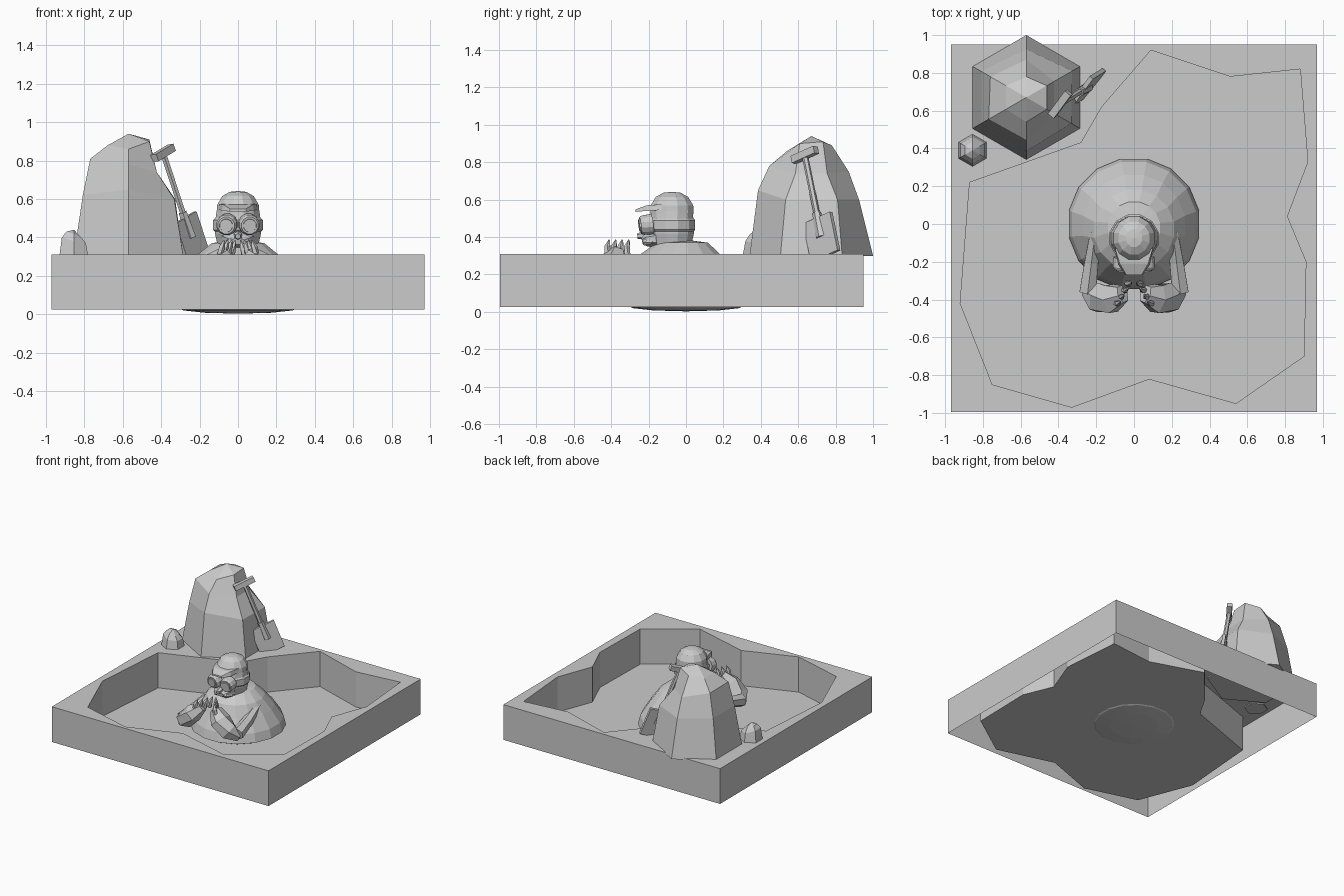
import bpy, bmesh, math
from mathutils import Vector, Matrix

if "Cube" in bpy.data.objects:
    bpy.data.objects.remove(bpy.data.objects["Cube"])


def finish(name, bm, normals=True):
    if normals:
        bmesh.ops.recalc_face_normals(bm, faces=bm.faces)
    me = bpy.data.meshes.new(name)
    bm.to_mesh(me)
    bm.free()
    ob = bpy.data.objects.new(name, me)
    bpy.context.collection.objects.link(ob)
    return ob


def loft(name, rings, cap=True):
    """Join rings of points; a one-point ring makes a tip."""
    bm = bmesh.new()
    rows = [[bm.verts.new(p) for p in r] for r in rings]
    for a, b in zip(rows, rows[1:]):
        n = max(len(a), len(b))
        for i in range(n):
            j = (i + 1) % n
            if len(a) == 1:
                bm.faces.new((a[0], b[j], b[i]))
            elif len(b) == 1:
                bm.faces.new((a[i], a[j], b[0]))
            else:
                bm.faces.new((a[i], a[j], b[j], b[i]))
    if cap:
        for r in (rows[0], rows[-1]):
            if len(r) > 2:
                bm.faces.new(r)
    return finish(name, bm)


def circle(c, r, n, turn=0.0, sy=1.0):
    if r == 0:
        return [Vector(c)]
    return [Vector(c) + Vector((r * math.cos(a), r * sy * math.sin(a), 0))
            for a in (turn + math.tau * i / n for i in range(n))]


def tube(name, pts, radii, n=6, flat=1.0):
    pts = [Vector(p) for p in pts]
    rings = []
    for i, p in enumerate(pts):
        d = pts[min(i + 1, len(pts) - 1)] - pts[max(i - 1, 0)]
        q = d.to_track_quat('Z', 'Y')
        rings.append([p + q @ v for v in circle((0, 0, 0), radii[i], n, math.pi / n, flat)])
    return loft(name, rings)


def block(name, centre, axes, half):
    """Box with given centre, unit axes and half sizes."""
    bm = bmesh.new()
    bmesh.ops.create_cube(bm, size=2)
    for v in bm.verts:
        v.co = Vector(centre) + sum((axes[k] * (v.co[k] * half[k]) for k in range(3)), Vector())
    return finish(name, bm)


# Tray: open underneath, with an irregular pit sunk into its top
hole = [(.09, .92), (.51, .78), (.88, .82), (.92, .33), (.81, .04), (.91, -.2), (.9, -.7),
        (.54, -.95), (.08, -.82), (-.33, -.97), (-.75, -.85), (-.92, -.42), (-.87, .22),
        (-.28, .43), (-.17, .62)]
outer = [(-.97, -.995), (.97, -.995), (.97, .95), (-.97, .95)]
bm = bmesh.new()
edges, floor = [], []
for loop in (outer, hole):
    top = [bm.verts.new((x, y, .31)) for x, y in loop]
    low = [bm.verts.new((x, y, .025)) for x, y in loop]
    for i in range(len(loop)):
        j = (i + 1) % len(loop)
        f = bm.faces.new((top[i], top[j], low[j], low[i]))
        edges.append(bm.edges.get((top[i], top[j])))
    floor = low
bm.faces.new(floor)
bmesh.ops.triangle_fill(bm, edges=edges, use_beauty=True, normal=(0, 0, 1))
bmesh.ops.dissolve_limit(bm, angle_limit=.01, verts=bm.verts, edges=bm.edges)
finish("tray", bm)


# Rocks: six-sided, each corner with its own radius and height per ring
def rock(name, cx, cy, rings, tip):
    out = []
    for radii, zs in rings:
        out.append([(cx + radii[i] * math.cos(math.pi / 6 + i * math.pi / 3),
                     cy + radii[i] * math.sin(math.pi / 6 + i * math.pi / 3), zs[i]) for i in range(6)])
    loft(name, out + [[(cx, cy, tip)]])


rock("big_rock", -.57, .67, [
    ([.33] * 6, [.30] * 6),
    ([.28, .255, .275, .275, .285, .275], [.60, .60, .62, .62, .65, .60]),
    ([.17, .20, .22, .23, .225, .17], [.74, .75, .80, .81, .78, .74]),
    ([.125, .11, .125, .125, .13, .125], [.91, .89, .88, .88, .86, .90])], .94)
rock("small_rock", -.855, .39, [
    ([.087] * 6, [.30] * 6), ([.072] * 6, [.37, .38, .40, .40, .38, .37]),
    ([.045] * 6, [.40, .42, .43, .43, .42, .40])], .44)

# Shovel leaning on the big rock
top, base = Vector((-.39, .635, .84)), Vector((-.245, .725, .40))
along = (base - top).normalized()
wide = Vector((.1, .13, .04))
wide = (wide - along * wide.dot(along)).normalized()
axes = (wide, along, wide.cross(along))
tube("shovel_shaft", [top, base], [.017, .017], 6)
block("shovel_grip", top, axes, (.08, .02, .02))
blade = block("shovel_blade", base, axes, (.095, .11, .012))
tube("shovel_socket", [base - along * .14, base], [.024, .03], 6)

# Digger's rounded body, bulging slightly through the pit floor
body = [(0, 0, .003), (.18, 0, .008), (.29, 0, .02), (.352, 0, .05), (.335, 0, .12),
        (.275, -.01, .22), (.215, -.03, .31), (.14, -.02, .37), (0, -.03, .39)]
loft("body", [circle((0, cy, z), r, 16, math.pi / 16) for r, cy, z in body])

# Head and cap
HY = -.075
loft("head", [circle((0, HY, z), r, 12, math.pi / 12, .98) for r, z in
              [(0, .30), (.08, .32), (.11, .36), (.124, .42), (.124, .48), (.115, .54), (0, .55)]])
loft("cap", [circle((0, HY, z), r, 12, math.pi / 12, 1.05) for r, z in
             [(.115, .525), (.112, .57), (.085, .615), (.045, .637), (0, .642)]])
# Peak of the cap
loft("cap_peak", [
    [(-.1, -.13, .545), (.1, -.13, .545), (.1, -.13, .575), (-.1, -.13, .575)],
    [(-.085, -.21, .54), (.085, -.21, .54), (.075, -.21, .57), (-.075, -.21, .57)],
    [(-.045, -.27, .535), (.045, -.27, .535), (.04, -.27, .548), (-.04, -.27, .548)]])

# Goggle strap
loft("goggle_strap", [circle((0, HY, z), r, 12, math.pi / 12, .96) for r, z in
                      [(.125, .43), (.134, .44), (.134, .49), (.125, .50)]], cap=False)
# Nose and muzzle
tube("muzzle", [(0, -.16, .39), (0, -.21, .385), (0, -.235, .38)], [.09, .07, .035], 8, .55)
tube("nose", [(0, -.22, .41), (0, -.26, .405)], [.025, .014], 6)

for side, s in (("left", -1), ("right", 1)):
    # Goggle rim and lens
    eye = Vector((.055 * s, -.18, .47))
    aim = Vector((.1 * s, -1, -.12)).normalized()
    tube(side + "_goggle_rim", [eye, eye + aim * .05, eye + aim * .065], [.056, .054, .045], 12)
    tube(side + "_goggle_lens", [eye + aim * .05, eye + aim * .072], [.038, .034], 12)
    # Cheek and moustache tuft
    tube(side + "_moustache", [(.005 * s, -.225, .395), (.045 * s, -.215, .375), (.075 * s, -.18, .37)],
         [.014, .022, .008], 5)
    # Arm and broad hand raised in front of the chest
    tube(side + "_arm", [(.205 * s, -.04, .27), (.225 * s, -.2, .21), (.245 * s, -.36, .17)],
         [.03, .042, .05], 6)
    tube(side + "_hand", [(.25 * s, -.35, .14), (.19 * s, -.39, .19), (.12 * s, -.395, .26), (.06 * s, -.37, .32)],
         [.04, .085, .085, .05], 6, .8)
    # Claws
    for k in range(4):
        x, y = .085 - .02 * k, -.42 + .035 * k
        tube(side + "_claw_%d" % (k + 1), [((x + .01) * s, y, .30), (x * s, y, .35), ((x - .012) * s, y + .01, .385)],
             [.018, .016, .004], 5)
